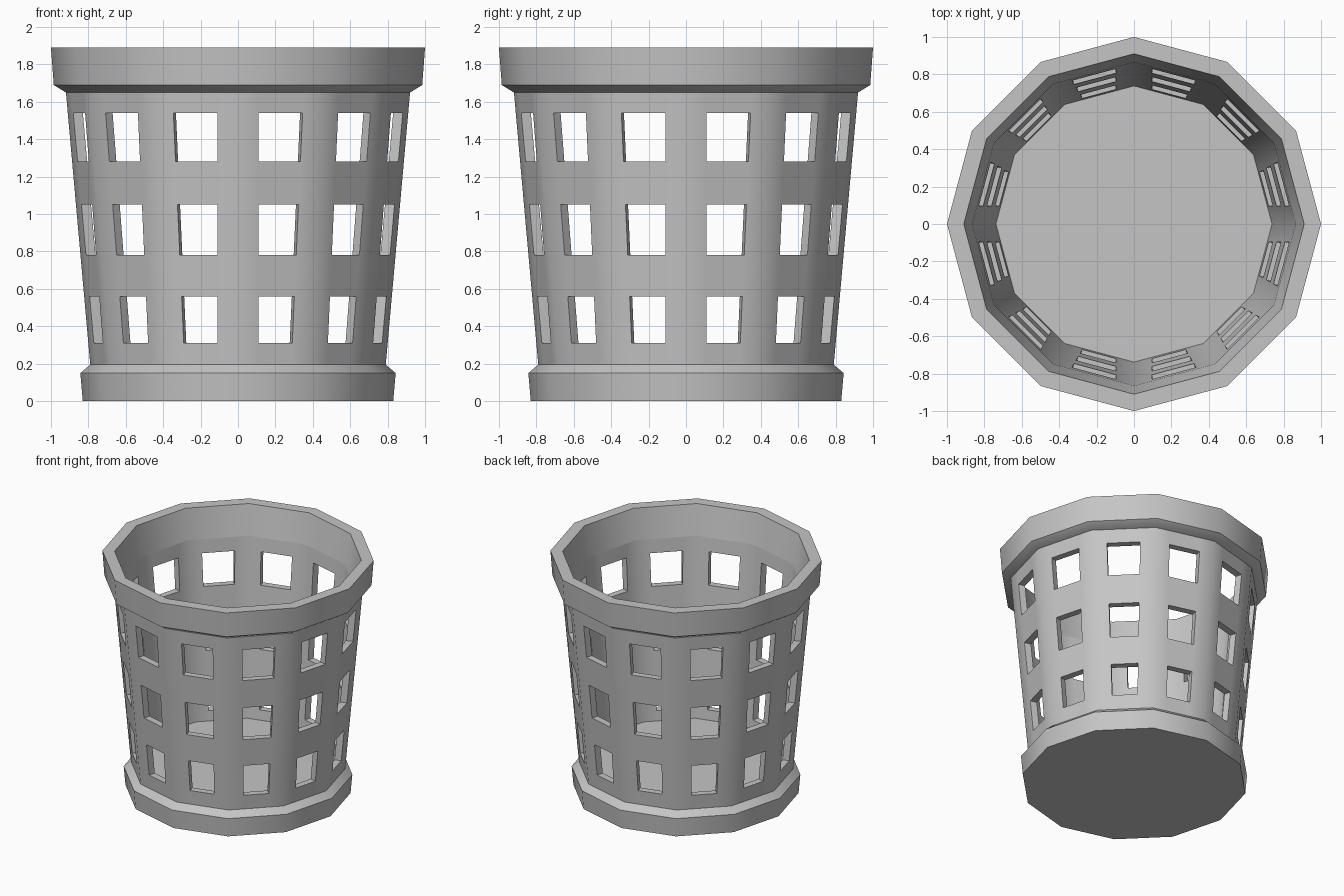
import bpy
import bmesh
from math import pi, sin, cos
from mathutils import Vector

SIDES = 12
STEP = 2 * pi / SIDES
WALL = 0.055
WALL_BOTTOM, WALL_TOP = 0.195, 1.65
FLOOR_Z = 0.23
WINDOWS = [(0.31, 0.56), (0.78, 1.05), (1.28, 1.54)]

cube = bpy.data.objects.get("Cube")
if cube:
    bpy.data.objects.remove(cube, do_unlink=True)

grey = bpy.data.materials.new("grey_plastic")
grey.use_nodes = True
colour = (0.56, 0.56, 0.56, 1)
grey.diffuse_color = colour
grey.node_tree.nodes["Principled BSDF"].inputs["Base Color"].default_value = colour


def outer_radius(z):
    return 0.79 + (z - WALL_BOTTOM) * 0.0893


def finish(bm, name):
    """Turn the bmesh into a smooth-shaded object with sharp creases."""
    bmesh.ops.remove_doubles(bm, verts=bm.verts, dist=0.0005)
    bmesh.ops.recalc_face_normals(bm, faces=bm.faces)
    mesh = bpy.data.meshes.new(name)
    bm.to_mesh(mesh)
    bm.free()
    mesh.materials.append(grey)
    obj = bpy.data.objects.new(name, mesh)
    bpy.context.collection.objects.link(obj)
    bpy.ops.object.select_all(action='DESELECT')
    obj.select_set(True)
    bpy.context.view_layer.objects.active = obj
    bpy.ops.object.shade_smooth_by_angle(angle=0.7)


def ring(bm, radius, z):
    return [bm.verts.new((radius * cos(i * STEP), radius * sin(i * STEP), z))
            for i in range(SIDES)]


def lathe(name, profile, closed=False, cap_first=False, cap_last=False):
    """Sweep a (radius, z) profile around the twelve-sided plan."""
    bm = bmesh.new()
    rings = [ring(bm, r, z) for r, z in profile]
    pairs = list(zip(rings, rings[1:]))
    if closed:
        pairs.append((rings[-1], rings[0]))
    for a, b in pairs:
        for i in range(SIDES):
            j = (i + 1) % SIDES
            bm.faces.new((a[i], a[j], b[j], b[i]))
    if cap_first:
        bm.faces.new(rings[0])
    if cap_last:
        bm.faces.new(rings[-1])
    finish(bm, name)


def wall_point(side, column, z, inset):
    """Point on a wall panel; columns run corner, window, window, corner."""
    radius = outer_radius(z) - inset
    window = 0.086 + 0.0235 * z
    corner = radius * sin(STEP / 2)
    offset = (-corner, -window, window, corner)[column]
    angle = (side + 0.5) * STEP
    normal = Vector((cos(angle), sin(angle), 0))
    tangent = Vector((-sin(angle), cos(angle), 0))
    return normal * radius * cos(STEP / 2) + tangent * offset + Vector((0, 0, z))


# Pierced wall: outer and inner skins joined through the windows
bm = bmesh.new()
levels = [WALL_BOTTOM] + [z for pair in WINDOWS for z in pair] + [WALL_TOP]
for side in range(SIDES):
    outer, inner = ([[bm.verts.new(wall_point(side, c, z, inset)) for c in range(4)]
                     for z in levels] for inset in (0, WALL))
    for row in range(len(levels) - 1):
        for col in range(3):
            corners = [(row, col), (row, col + 1), (row + 1, col + 1), (row + 1, col)]
            if row % 2 == 1 and col == 1:
                for (r, c), (s, d) in zip(corners, corners[1:] + corners[:1]):
                    bm.faces.new((outer[r][c], outer[s][d], inner[s][d], inner[r][c]))
            else:
                bm.faces.new([outer[r][c] for r, c in corners])
                bm.faces.new([inner[r][c] for r, c in reversed(corners)])
    for row in (0, len(levels) - 1):
        for c in range(3):
            bm.faces.new((outer[row][c], outer[row][c + 1],
                          inner[row][c + 1], inner[row][c]))
finish(bm, "pierced_wall")

# Thick rim with a sloped underside
lathe("rim", [(outer_radius(WALL_TOP), WALL_TOP), (0.985, 1.69), (1.0, 1.89),
              (0.91, 1.89), (outer_radius(WALL_TOP) - WALL, WALL_TOP)], closed=True)

# Flared foot with a flat underside, and the raised floor inside
lathe("foot", [(0.83, 0), (0.843, 0.15), (0.79, WALL_BOTTOM)], cap_first=True)
lathe("floor", [(0.74, WALL_BOTTOM), (0.74, FLOOR_Z)], cap_first=True, cap_last=True)
